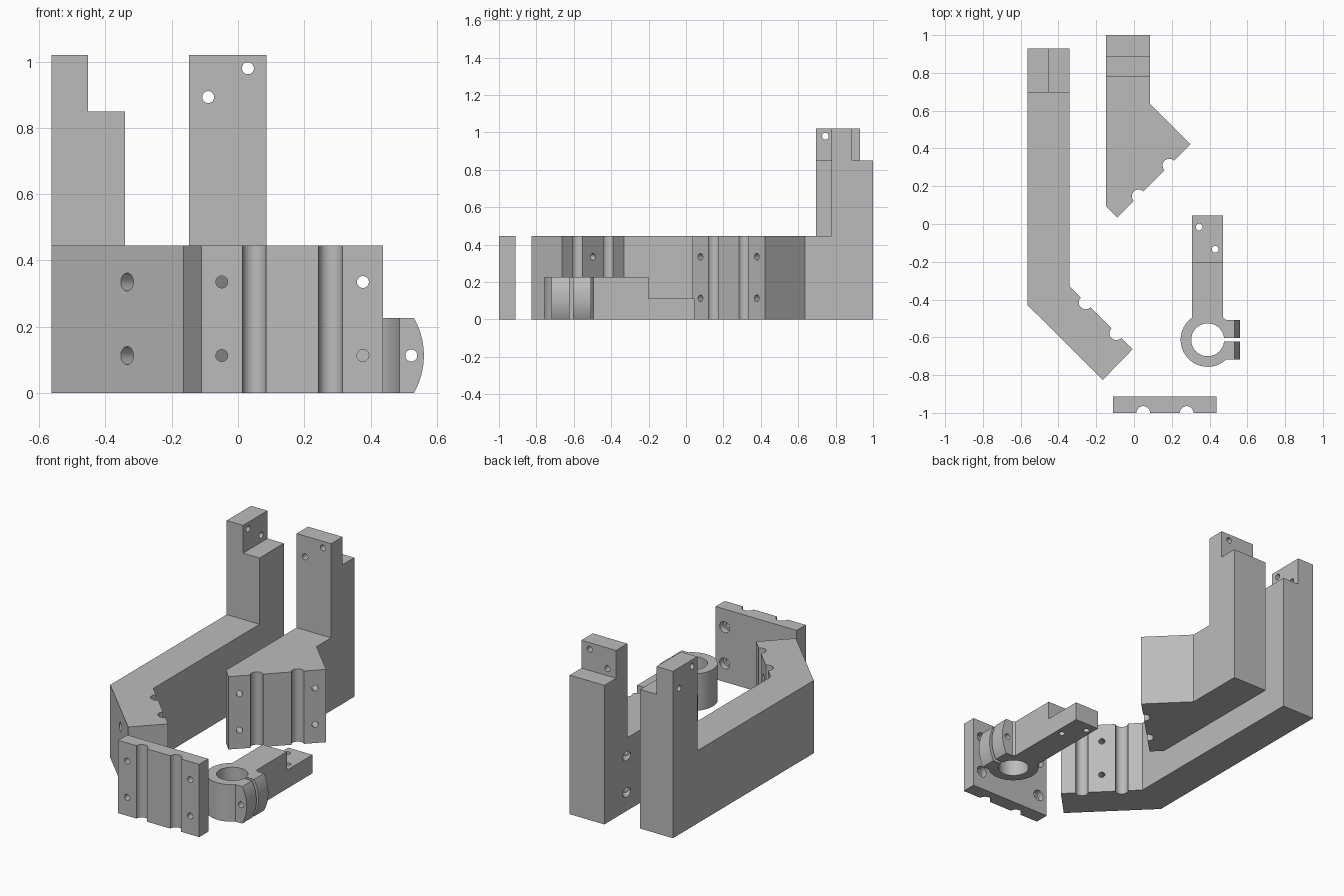
import bpy, bmesh, math
from mathutils import Vector

if "Cube" in bpy.data.objects:
    bpy.data.objects.remove(bpy.data.objects["Cube"])

grey = bpy.data.materials.new("plain grey")
grey.diffuse_color = (0.5, 0.5, 0.5, 1)
grey.use_nodes = True
grey.node_tree.nodes["Principled BSDF"].inputs["Base Color"].default_value = grey.diffuse_color


def prism(name, outline, height):
    """Extrude a counter-clockwise plan outline up from z = 0."""
    bm = bmesh.new()
    face = bm.faces.new([bm.verts.new((x, y, 0)) for x, y in outline])
    ext = bmesh.ops.extrude_face_region(bm, geom=[face])
    verts = [v for v in ext["geom"] if isinstance(v, bmesh.types.BMVert)]
    bmesh.ops.translate(bm, verts=verts, vec=(0, 0, height))
    bmesh.ops.recalc_face_normals(bm, faces=bm.faces)
    return finish(name, bm)


def finish(name, bm):
    me = bpy.data.meshes.new(name)
    bm.to_mesh(me)
    bm.free()
    ob = bpy.data.objects.new(name, me)
    me.materials.append(grey)
    bpy.context.collection.objects.link(ob)
    return ob


def apply_cut(ob, cutter, operation="DIFFERENCE"):
    cutter.hide_render = True
    mod = ob.modifiers.new("cut", "BOOLEAN")
    mod.operation, mod.solver, mod.object = operation, "EXACT", cutter
    bpy.context.view_layer.objects.active = ob
    bpy.ops.object.modifier_apply(modifier=mod.name)
    bpy.data.objects.remove(cutter)


def cut_box(ob, lo, hi):
    bm = bmesh.new()
    bmesh.ops.create_cube(bm, size=1)
    for v in bm.verts:
        v.co = [lo[i] + (v.co[i] + 0.5) * (hi[i] - lo[i]) for i in range(3)]
    apply_cut(ob, finish("box_cutter", bm))


def cut_rod(ob, start, end, radius, operation="DIFFERENCE", sides=32):
    a, b = Vector(start), Vector(end)
    bm = bmesh.new()
    bmesh.ops.create_cone(bm, cap_ends=True, segments=sides, radius1=radius,
                          radius2=radius, depth=(b - a).length)
    bm.transform((b - a).to_track_quat("Z", "Y").to_matrix().to_4x4())
    bmesh.ops.translate(bm, verts=bm.verts, vec=(a + b) / 2)
    apply_cut(ob, finish("rod_cutter", bm), operation)


def groove(ob, x, y):
    cut_rod(ob, (x, y, -0.1), (x, y, 0.6), 0.036)


BASE, TOP, STEP = 0.445, 1.02, 0.85
BOLT, HEAD, GROOVE = 0.018, 0.027, 0.115
LEVELS = (0.113, 0.335)
D = math.sqrt(0.5)

# left arm: long bent base with upright post
arm = prism("left_arm", [(-0.563, 0.93), (-0.563, -0.43), (-0.165, -0.825),
                         (-0.008, -0.664), (-0.341, -0.331), (-0.341, 0.93)], TOP)
cut_box(arm, (-1, -1, BASE), (1, 0.695, 2))
cut_box(arm, (-0.452, 0, STEP), (0, 2, 2))
mx, my = -0.175, -0.497
for s in (-1, 1):
    groove(arm, mx + s * GROOVE * D, my - s * GROOVE * D)
for z in LEVELS:
    cut_rod(arm, (mx - 0.4, my - 0.4, z), (mx + 0.1, my + 0.1, z), BOLT)
    cut_rod(arm, (mx - 0.4, my - 0.4, z), (mx - 0.11, my - 0.11, z), HEAD)
for y, z in ((0.745, 0.98), (0.87, 0.893)):
    cut_rod(arm, (-0.7, y, z), (-0.4, y, z), BOLT)

# right arm: short wedge base with upright post
wedge = prism("right_arm", [(-0.148, 1.0), (-0.148, 0.095), (-0.088, 0.034),
                            (0.30, 0.422), (0.086, 0.636), (0.086, 1.0)], TOP)
cut_box(wedge, (-1, -1, BASE), (1, 0.777, 2))
cut_box(wedge, (-1, 0.887, STEP), (1, 2, 2))
mx, my = 0.106, 0.228
for s in (-1, 1):
    groove(wedge, mx + s * GROOVE * D, my + s * GROOVE * D)
    hx, hy = mx + s * 0.213 * D, my + s * 0.213 * D
    exit_run = hx + 0.148   # distance in x to the left wall
    for z in LEVELS:
        cut_rod(wedge, (hx + 0.05, hy - 0.05, z), (hx - 0.6, hy + 0.6, z), BOLT)
        k = exit_run - 0.04
        cut_rod(wedge, (hx - k, hy + k, z), (hx - 0.6, hy + 0.6, z), HEAD)
for x, z in ((-0.09, 0.893), (0.03, 0.98)):
    cut_rod(wedge, (x, 0.7, z), (x, 0.95, z), BOLT)

# front plate: grooved face, countersunk back
plate = prism("clamp_plate", [(-0.11, -1), (0.438, -1), (0.438, -0.912), (-0.11, -0.912)], BASE)
mx = 0.164
for s in (-1, 1):
    groove(plate, mx + s * GROOVE, -1)
    for z in LEVELS:
        hx = mx + s * 0.213
        cut_rod(plate, (hx, -1.1, z), (hx, -0.8, z), BOLT)
        cut_rod(plate, (hx, -0.95, z), (hx, -0.8, z), 0.034)

# ring clamp: split ring with ears and a stepped tongue
cx, cy, R, H = 0.39, -0.613, 0.143, 0.226


def arc(a0, a1, n):
    return [(cx + R * math.cos(a0 + (a1 - a0) * i / n),
             cy + R * math.sin(a0 + (a1 - a0) * i / n)) for i in range(n + 1)]


a_arm, a_ear = math.acos(0.082 / R), math.asin(0.105 / R)
outline = [(cx - 0.082, 0.045)] + arc(math.pi - a_arm, 2 * math.pi - a_ear, 48)
outline += [(0.58, cy - 0.105), (0.58, cy + 0.105)] + arc(a_ear, a_arm, 2)
outline += [(cx + 0.082, 0.045)]
ring = prism("ring_clamp", outline, H)
cut_rod(ring, (0.332, -1, H / 2), (0.332, 0.3, H / 2), 0.229, "INTERSECT", 128)
cut_rod(ring, (cx, cy, -0.1), (cx, cy, 0.4), 0.087, sides=64)
cut_box(ring, (cx, cy - 0.01, -0.1), (0.7, cy + 0.01, 0.4))
cut_box(ring, (0.2, -0.2, H / 2), (0.6, 0.2, 0.4))
cut_rod(ring, (0.523, -0.9, H / 2), (0.523, -0.4, H / 2), BOLT)
for x, y in ((0.345, -0.016), (0.43, -0.134)):
    cut_rod(ring, (x, y, -0.1), (x, y, 0.3), BOLT)

# smooth the round surfaces, keep edges sharp
for ob in (arm, wedge, plate, ring):
    bpy.ops.object.select_all(action="DESELECT")
    ob.select_set(True)
    bpy.context.view_layer.objects.active = ob
    bpy.ops.object.shade_smooth_by_angle(angle=math.radians(25))
